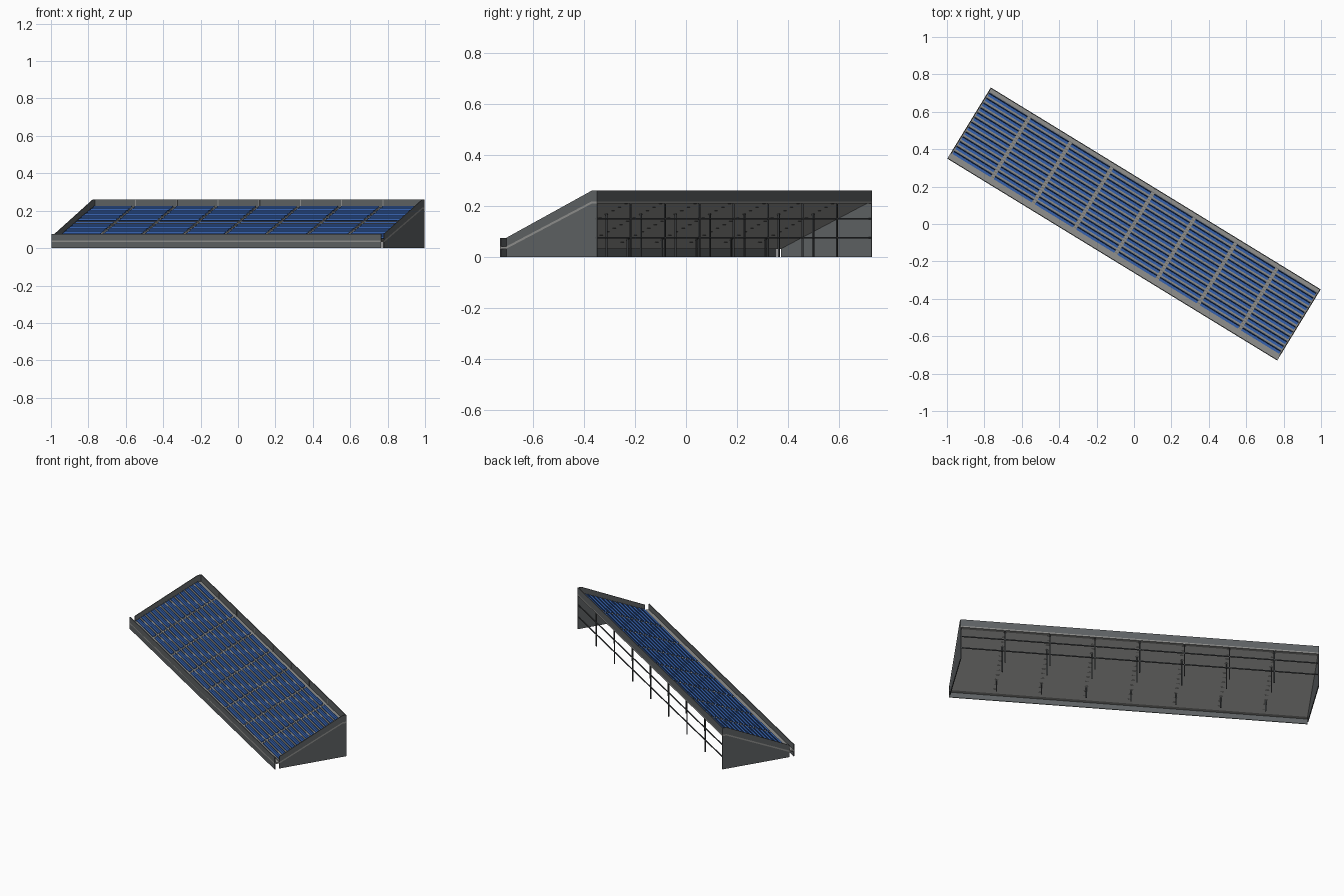
import bpy, bmesh, math
from mathutils import Matrix

cube = bpy.data.objects.get("Cube")
if cube:
    bpy.data.objects.remove(cube, do_unlink=True)


def material(name, rgb):
    m = bpy.data.materials.new(name)
    m.use_nodes = True
    m.diffuse_color = (*rgb, 1)
    m.node_tree.nodes["Principled BSDF"].inputs["Base Color"].default_value = (*rgb, 1)
    return m


WALL = material("dark grey panel", (0.115, 0.125, 0.13))
SLAB = material("concrete grey", (0.28, 0.28, 0.27))
SEAT = material("seat blue", (0.035, 0.115, 0.40))
METAL = material("dark steel", (0.07, 0.075, 0.08))

# The stand runs along its own length axis, then is turned on the ground
TURN = Matrix.Rotation(math.radians(-31.46), 4, 'Z')
HALF = 1.034
FRONT, FOOT, HEAD, BACK = -0.223, -0.193, 0.200, 0.223
LOW, HIGH = 0.041, 0.218
ROWS, SECTIONS = 13, 8
DEPTH = (HEAD - FOOT) / ROWS
RISE = (HIGH - LOW) / ROWS
BAY = 2 * HALF / SECTIONS
AISLE = 0.02
THICK = 0.009
PANEL = 0.005


def extrude(bm, profile, u0, u1):
    """Sweep a (depth, height) outline along the length of the stand."""
    a = [bm.verts.new((u0, v, z)) for v, z in profile]
    b = [bm.verts.new((u1, v, z)) for v, z in profile]
    bm.faces.new(a)
    bm.faces.new(b[::-1])
    n = len(profile)
    for i in range(n):
        j = (i + 1) % n
        bm.faces.new((a[j], a[i], b[i], b[j]))


def rect(v0, v1, z0, z1):
    return [(v0, z0), (v1, z0), (v1, z1), (v0, z1)]


def build(name, mat, pieces):
    """Make one object from a list of (profile, start, end) pieces."""
    bm = bmesh.new()
    for profile, u0, u1 in pieces:
        extrude(bm, profile, u0, u1)
    bmesh.ops.recalc_face_normals(bm, faces=bm.faces)
    bm.transform(TURN)
    mesh = bpy.data.meshes.new(name)
    bm.to_mesh(mesh)
    bm.free()
    mesh.materials.append(mat)
    ob = bpy.data.objects.new(name, mesh)
    bpy.context.collection.objects.link(ob)
    return ob


def slope(v):
    t = min(max((v - FOOT) / (HEAD - FOOT), 0), 1)
    return LOW + t * (HIGH - LOW)


# Sloped slab with flat ledges at front and back
line = [(v, slope(v)) for v in (FRONT, FOOT, HEAD, BACK)]
under = [(v, z - THICK) for v, z in line]
build("deck_slab", SLAB, [(line + under[::-1], -HALF, HALF)])

# Stepped terraces on the slab
steps = [(FOOT, LOW - 0.003)]
for i in range(ROWS):
    z = LOW + (i + 0.35) * RISE
    steps += [(FOOT + i * DEPTH, z), (FOOT + (i + 1) * DEPTH, z)]
steps += [(HEAD, HIGH - 0.003)]
build("terraces", SLAB, [(steps, -HALF + PANEL, HALF - PANEL)])

# Rows of seats, one bench of seats per section
bench = [(0.006, 0.003), (0.006, 0.008), (0.020, 0.007), (0.023, 0.016),
         (0.026, 0.016), (0.024, 0.003)]
seats = []
for s in range(SECTIONS):
    u0 = -HALF + s * BAY + AISLE / 2
    for i in range(ROWS):
        v0, z0 = FOOT + i * DEPTH, LOW + (i + 0.35) * RISE
        outline = [(v0 + v, z0 + z) for v, z in bench]
        seats.append((outline, u0, u0 + BAY - AISLE))
build("seat_rows", SEAT, seats)

# Half steps in the aisles
aisles = [k * BAY for k in range(-SECTIONS // 2 + 1, SECTIONS // 2)]
half_steps = []
for u in aisles:
    for i in range(ROWS):
        v1, z0 = FOOT + (i + 1) * DEPTH, LOW + (i + 0.35) * RISE
        half_steps.append((rect(v1 - DEPTH / 2, v1, z0 - 0.002, z0 + RISE / 2),
                           u - AISLE / 2, u + AISLE / 2))
build("aisle_steps", SLAB, half_steps)

# Front wall and back parapet
build("front_wall", WALL, [(rect(FRONT, FRONT + PANEL, 0, 0.075), -HALF, HALF)])
build("back_parapet", WALL, [(rect(BACK - PANEL, BACK, HIGH, 0.26), -HALF, HALF)])
build("parapet_joints", SLAB,
      [(rect(BACK - PANEL - 0.002, BACK - PANEL, HIGH, 0.259), u - 0.003, u + 0.003)
       for u in aisles])

# End walls below the slab, and end parapets above it
end_wall = [(FOOT, 0), (FOOT, LOW - THICK), (HEAD, HIGH - THICK),
            (BACK, HIGH - THICK), (BACK, 0)]
end_parapet = [(FOOT, LOW), (FOOT, 0.075), (HEAD, 0.26), (BACK, 0.26),
               (BACK, HIGH), (HEAD, HIGH)]
for side, u0 in (("right", -HALF), ("left", HALF - PANEL)):
    build(side + "_end_wall", WALL, [(end_wall, u0, u0 + PANEL)])
    build(side + "_end_parapet", WALL, [(end_parapet, u0, u0 + PANEL)])

# Support posts in three rows under the aisles
for name, v in (("front_posts", -0.11), ("middle_posts", 0.11), ("back_posts", BACK - 0.004)):
    top = slope(v) - THICK + 0.002
    build(name, METAL, [(rect(v - 0.003, v + 0.003, 0, top), u - 0.003, u + 0.003)
                        for u in aisles])

# Horizontal rails along the open back
build("back_rails", METAL, [(rect(BACK - 0.006, BACK - 0.001, z - 0.003, z + 0.003),
                             -HALF, HALF) for z in (0.075, 0.15)])
